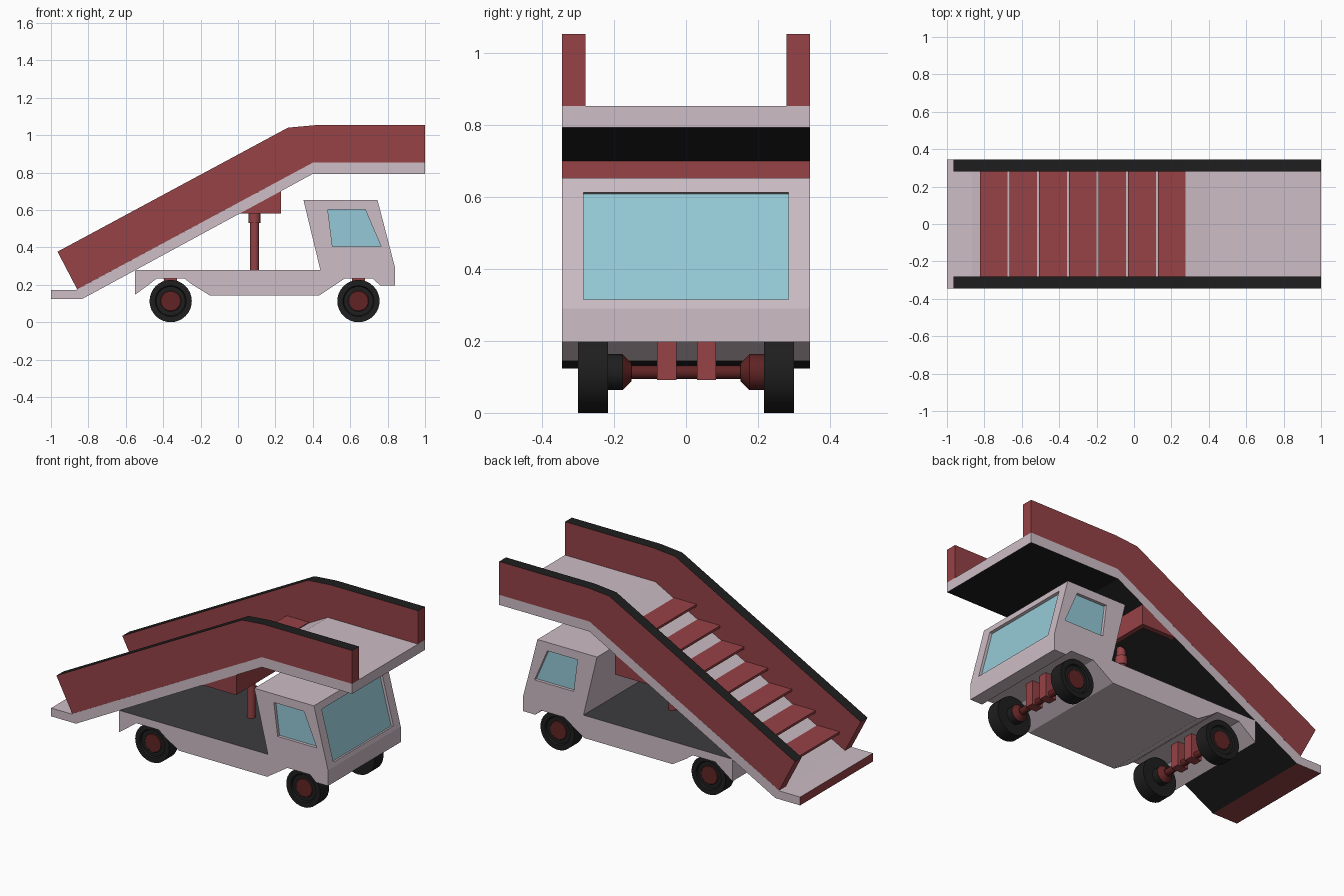
import bpy, bmesh, math
from mathutils import Vector

if "Cube" in bpy.data.objects:
    bpy.data.objects.remove(bpy.data.objects["Cube"])


def material(name, r, g, b):
    m = bpy.data.materials.new(name)
    m.diffuse_color = (r, g, b, 1)
    m.use_nodes = True
    m.node_tree.nodes["Principled BSDF"].inputs["Base Color"].default_value = m.diffuse_color
    return m


PINK = material("pale pink paint", 0.61, 0.51, 0.56)
RED = material("red paint", 0.305, 0.054, 0.061)
MAROON = material("dark maroon", 0.12, 0.017, 0.017)
BLACK = material("black rubber", 0.013, 0.013, 0.013)
GREY = material("dark grey bed", 0.046, 0.044, 0.048)
GLASS = material("blue glass", 0.30, 0.59, 0.68)


def finish(name, bm, mats, rule=None):
    bmesh.ops.recalc_face_normals(bm, faces=bm.faces)
    bm.normal_update()
    if rule:
        for f in bm.faces:
            f.material_index = rule(f.normal, f.calc_center_median())
    me = bpy.data.meshes.new(name)
    bm.to_mesh(me)
    bm.free()
    for m in mats:
        me.materials.append(m)
    ob = bpy.data.objects.new(name, me)
    bpy.context.collection.objects.link(ob)
    return ob


def prism(name, pts, y0, y1, mats, rule=None):
    """Side profile (x, z) extruded across the width."""
    bm = bmesh.new()
    a = [bm.verts.new((x, y0, z)) for x, z in pts]
    b = [bm.verts.new((x, y1, z)) for x, z in pts]
    bm.faces.new(a)
    bm.faces.new(b)
    n = len(pts)
    for i in range(n):
        j = (i + 1) % n
        bm.faces.new((a[i], a[j], b[j], b[i]))
    return finish(name, bm, mats, rule)


def box(name, x0, x1, y0, y1, z0, z1, mat):
    return prism(name, [(x0, z0), (x1, z0), (x1, z1), (x0, z1)], y0, y1, [mat])


def lathe(name, profile, centre, axis, mats, slots=None, n=32):
    """Profile of (radius, distance along axis) turned round y or z."""
    bm = bmesh.new()
    rings = []
    for r, h in profile:
        ring = []
        for k in range(n):
            c, s = r * math.cos(2 * math.pi * k / n), r * math.sin(2 * math.pi * k / n)
            off = (c, h, s) if axis == 'y' else (c, s, h)
            ring.append(bm.verts.new(Vector(centre) + Vector(off)))
        rings.append(ring)
    for i in range(len(rings) - 1):
        for k in range(n):
            j = (k + 1) % n
            f = bm.faces.new((rings[i][k], rings[i][j], rings[i + 1][j], rings[i + 1][k]))
            f.material_index = slots[i] if slots else 0
    for end, slot in ((0, 0), (-1, -1)):
        f = bm.faces.new(rings[end])
        f.material_index = slots[slot] if slots else 0
    ob = finish(name, bm, mats)
    bpy.ops.object.select_all(action='DESELECT')
    ob.select_set(True)
    bpy.context.view_layer.objects.active = ob
    bpy.ops.object.shade_smooth_by_angle(angle=math.radians(35))
    return ob


W = 0.345

# Truck body: bed, cab and wheel arches in one profile, grey bed floor
body = prism("truck_body", [
    (-0.55, 0.28), (0.44, 0.28), (0.35, 0.653), (0.746, 0.653), (0.84, 0.29),
    (0.84, 0.197), (0.76, 0.197), (0.72, 0.233), (0.57, 0.233), (0.52, 0.2),
    (0.436, 0.144), (-0.152, 0.144), (-0.243, 0.2), (-0.286, 0.233),
    (-0.435, 0.233), (-0.478, 0.2), (-0.55, 0.147)], -W, W, [PINK, GREY],
    lambda n, c: 1 if n.z > 0.9 and c.z < 0.4 else 0)


def cut(tool):
    mod = body.modifiers.new("recess", 'BOOLEAN')
    mod.operation = 'DIFFERENCE'
    mod.solver = 'EXACT'
    mod.object = tool
    bpy.ops.object.select_all(action='DESELECT')
    body.select_set(True)
    bpy.context.view_layer.objects.active = body
    bpy.ops.object.modifier_apply(modifier=mod.name)
    bpy.data.objects.remove(tool)


# Windscreen, recessed in the sloping cab front
normal = Vector((0.968, 0.251))
low, high = [Vector((0.84 - 0.26 * (z - 0.29), z)) for z in (0.315, 0.613)]


def slab(outer, inner):
    return [tuple(p + normal * d) for p, d in
            ((low, outer), (high, outer), (high, inner), (low, inner))]


cut(prism("windscreen_cutter", slab(0.05, -0.02), -0.285, 0.285, [PINK]))
prism("windscreen", slab(-0.016, -0.024), -0.285, 0.285, [GLASS])

# Side windows
side = [(0.48, 0.602), (0.68, 0.602), (0.765, 0.405), (0.505, 0.405)]
for s, label in ((-1, "near"), (1, "far")):
    cut(prism("window_cutter", side, s * 0.323, s * 0.37, [PINK]))
    prism(label + "_side_window", side, s * 0.319, s * 0.327, [GLASS])

# Wheels, axles and axle brackets
for x, end in ((-0.36, "rear"), (0.644, "front")):
    c = (x, 0, 0.113)
    for s, label in ((-1, "near"), (1, "far")):
        lathe(f"{end}_{label}_wheel",
              [(r, s * y) for r, y in ((0.085, 0.217), (0.113, 0.217), (0.113, 0.300),
                                       (0.083, 0.300), (0.078, 0.290), (0.055, 0.290),
                                       (0.052, 0.293))],
              c, 'y', [BLACK, MAROON], [0, 0, 0, 0, 0, 1])
        lathe(f"{end}_{label}_axle_hub",
              [(0.05, s * 0.225), (0.05, s * 0.176), (0.025, s * 0.151)],
              c, 'y', [BLACK, MAROON], [0 if s < 0 else 1, 1], 24)
    lathe(end + "_axle", [(0.019, -0.18), (0.019, 0.18)], c, 'y', [MAROON], None, 20)
    for y in (-0.053, 0.057):
        box(end + "_axle_bracket", x - 0.035, x + 0.035, y - 0.027, y + 0.027,
            0.092, 0.25, RED)


# Stair ramp with platform and foot: black below, red foot end and foot bottom
def ramp_rule(n, c):
    if n.x < -0.9 or (n.z < -0.9 and c.z < 0.2):
        return 2
    return 1 if n.z < -0.5 else 0


prism("stair_ramp", [(-1, 0.123), (-0.835, 0.123), (0.40, 0.793), (1, 0.793),
                     (1, 0.853), (0.40, 0.853), (-0.865, 0.173), (-1, 0.173)],
      -W, W, [PINK, BLACK, RED], ramp_rule)

# Side panels with a black handrail along the top
for s, label in ((-1, "near"), (1, "far")):
    prism(label + "_stair_panel",
          [(-0.965, 0.377), (0.267, 1.04), (0.41, 1.053), (1, 1.053),
           (1, 0.853), (0.40, 0.853), (-0.86, 0.176)],
          s * 0.28, s * W, [RED, BLACK], lambda n, c: 1 if n.z > 0.3 else 0)

# Treads
for i in range(7):
    back = -0.676 + i * 0.1585
    top = 0.853 - 0.5375 * (0.40 - back) + 0.005
    box(f"stair_tread_{i + 1}", back - 0.148, back, -0.285, 0.285, top - 0.014, top, RED)

# Open support frame under the stairs, and the lifting post
for s, label in ((-1, "near"), (1, "far")):
    prism(label + "_support_gusset", [(0.005, 0.58), (0.23, 0.58), (0.23, 0.703)],
          s * 0.315, s * W, [RED])
prism("support_cross_plate", [(0.20, 0.58), (0.23, 0.58), (0.23, 0.703), (0.20, 0.686)],
      -0.315, 0.315, [RED])
lathe("lift_post", [(0.024, 0.27), (0.024, 0.53), (0.032, 0.53), (0.032, 0.58),
                    (0.024, 0.58), (0.024, 0.635)], (0.088, 0, 0), 'z', [RED], None, 24)
